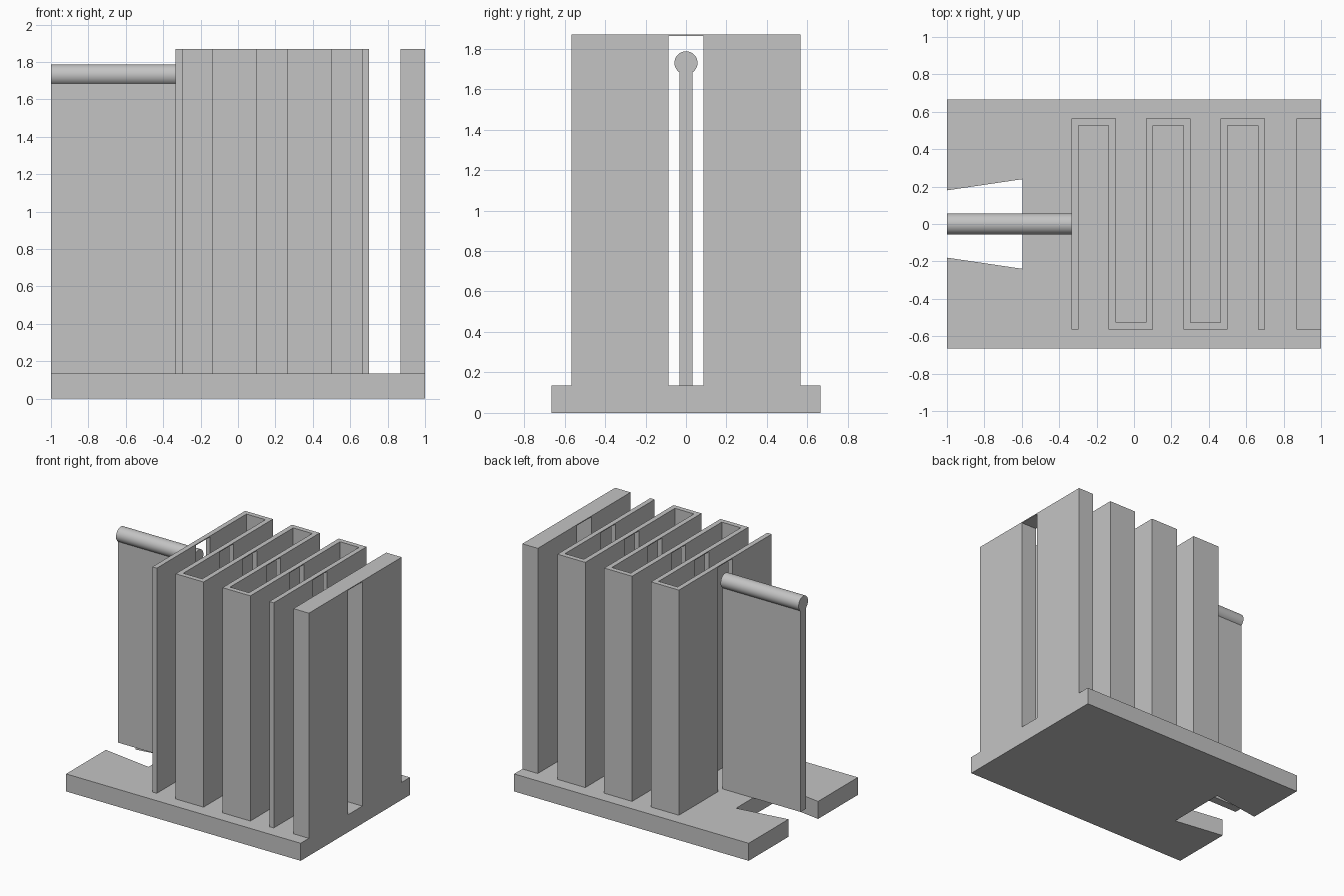
import bpy
import bmesh
from math import pi
from mathutils import Vector, Matrix

cube = bpy.data.objects.get("Cube")
if cube:
    bpy.data.objects.remove(cube, do_unlink=True)

# Single matte grey
grey = bpy.data.materials.new("plain grey")
grey.use_nodes = True
colour = (0.55, 0.55, 0.55, 1)
grey.diffuse_color = colour
grey.node_tree.nodes["Principled BSDF"].inputs["Base Color"].default_value = colour

BASE_TOP, TOP = 0.135, 1.87
DEPTH = 0.565          # half depth of the upright walls
WALL = 0.038           # thickness of the folded wall
FIN_END = -0.335       # where the fin meets the folded wall


def finish(name, bm):
    bmesh.ops.recalc_face_normals(bm, faces=bm.faces)
    mesh = bpy.data.meshes.new(name)
    bm.to_mesh(mesh)
    bm.free()
    mesh.materials.append(grey)
    obj = bpy.data.objects.new(name, mesh)
    bpy.context.collection.objects.link(obj)
    return obj


def extrude_outline(name, outline, z0, z1):
    bm = bmesh.new()
    face = bm.faces.new([bm.verts.new((x, y, z0)) for x, y in outline])
    ext = bmesh.ops.extrude_face_region(bm, geom=[face])
    top = [v for v in ext["geom"] if isinstance(v, bmesh.types.BMVert)]
    bmesh.ops.translate(bm, verts=top, vec=(0, 0, z1 - z0))
    return finish(name, bm)


def box(name, x0, x1, half_y, z0, z1):
    corners = [(x0, -half_y), (x1, -half_y), (x1, half_y), (x0, half_y)]
    return extrude_outline(name, corners, z0, z1)


def thicken(path, width):
    """Outline of a strip that follows a path with square corners."""
    pts = [Vector(p) for p in path]
    dirs = [(b - a).normalized() for a, b in zip(pts, pts[1:])]
    normals = [Vector((-d.y, d.x)) for d in dirs]
    offsets = [normals[0]] + [a + b for a, b in zip(normals, normals[1:])] + [normals[-1]]
    left = [p + o * width / 2 for p, o in zip(pts, offsets)]
    right = [p - o * width / 2 for p, o in zip(pts, offsets)]
    return left + right[::-1]


# Base slab with a dovetail notch in its right end
half = [(-0.595, 0.24), (-1, 0.18), (-1, 0.665), (1, 0.665)]
extrude_outline("base", half + [(x, -y) for x, y in reversed(half)], 0, BASE_TOP)

# Folded wall zigzagging along the base
xs = [FIN_END + WALL / 2 + i * 0.1995 for i in range(6)]
turn = DEPTH - WALL / 2
path = []
for i, x in enumerate(xs):
    ends = [(x, -turn), (x, turn)]
    path += ends if i % 2 == 0 else ends[::-1]
path[0] = (xs[0], -DEPTH)
path[-1] = (xs[-1], -DEPTH)
folded_wall = extrude_outline("folded_wall", thicken(path, WALL), BASE_TOP, TOP)

# Thick end wall
end_wall = box("end_wall", 0.868, 1, DEPTH, BASE_TOP, TOP)

# Central slot through every wall, leaving a thin bridge on top
cutter = box("slot_cutter", -0.5, 1.2, 0.086, BASE_TOP - 0.1, TOP - 0.007)
cutter.hide_render = True
for wall in (folded_wall, end_wall):
    mod = wall.modifiers.new("slot", "BOOLEAN")
    mod.operation = "DIFFERENCE"
    mod.solver = "EXACT"
    mod.object = cutter
    bpy.context.view_layer.objects.active = wall
    bpy.ops.object.modifier_apply(modifier=mod.name)
bpy.data.objects.remove(cutter, do_unlink=True)

# Thin fin with a round bead along its top edge
box("fin", -1, FIN_END, 0.033, BASE_TOP, 1.71)
bm = bmesh.new()
place = Matrix.Translation(((FIN_END - 1) / 2, 0, 1.73)) @ Matrix.Rotation(pi / 2, 4, "Y")
bmesh.ops.create_cone(bm, cap_ends=True, segments=48, radius1=0.057, radius2=0.057,
                      depth=1 + FIN_END, matrix=place)
bead = finish("fin_bead", bm)
bpy.ops.object.select_all(action="DESELECT")
bead.select_set(True)
bpy.context.view_layer.objects.active = bead
bpy.ops.object.shade_smooth_by_angle(angle=pi / 6)
